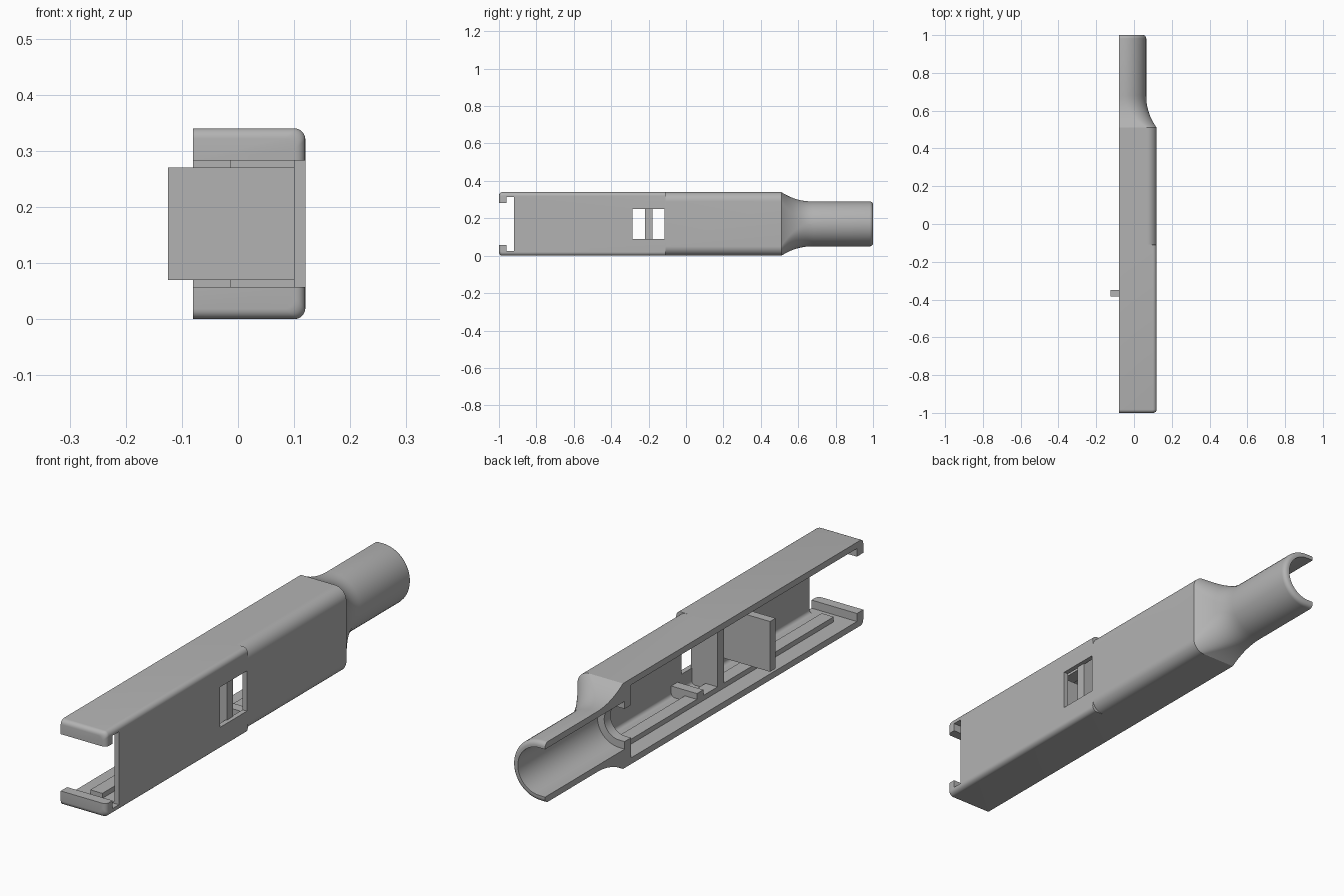
import bpy, bmesh
from math import sin, cos, pi

cube = bpy.data.objects.get("Cube")
if cube:
    bpy.data.objects.remove(cube)

grey = bpy.data.materials.new("plain grey")
grey.use_nodes = True
COLOUR = (0.45, 0.45, 0.45, 1)
grey.diffuse_color = COLOUR
grey.node_tree.nodes["Principled BSDF"].inputs["Base Color"].default_value = COLOUR

MID = 0.17      # height of the long axis
OPEN = -0.08    # the open side of the half shell


def add_object(name, bm):
    bmesh.ops.recalc_face_normals(bm, faces=bm.faces)
    mesh = bpy.data.meshes.new(name)
    bm.to_mesh(mesh)
    bm.free()
    mesh.materials.append(grey)
    ob = bpy.data.objects.new(name, mesh)
    bpy.context.collection.objects.link(ob)
    return ob


def box(name, x0, x1, y0, y1, z0, z1):
    bm = bmesh.new()
    bmesh.ops.create_cube(bm, size=1)
    for v in bm.verts:
        v.co = ((x0 + x1) / 2 + v.co.x * (x1 - x0),
                (y0 + y1) / 2 + v.co.y * (y1 - y0),
                (z0 + z1) / 2 + v.co.z * (z1 - z0))
    return add_object(name, bm)


def section(left, half, right, r, steps=12):
    """Half outline, flat on the left, with two rounded corners on the right."""
    pts = [(left, MID - half)]
    for side in (-1, 1):
        for i in range(steps + 1):
            a = pi / 2 * i / steps
            if side > 0:
                a = pi / 2 - a
            pts.append((right - r + r * sin(a), MID + side * (half - r + r * cos(a))))
    return pts + [(left, MID + half)]


def loft(name, rings, left):
    bm = bmesh.new()
    loops = []
    for y, half, right, r in rings:
        loops.append([bm.verts.new((x, y, z)) for x, z in section(left, half, right, r)])
    for a, b in zip(loops, loops[1:]):
        for i in range(len(a)):
            j = (i + 1) % len(a)
            bm.faces.new((a[i], a[j], b[j], b[i]))
    bm.faces.new(loops[0])
    bm.faces.new(loops[-1])
    return add_object(name, bm)


def cut(target, cutter):
    cutter.hide_render = True
    mod = target.modifiers.new(cutter.name, 'BOOLEAN')
    mod.operation = 'DIFFERENCE'
    mod.solver = 'EXACT'
    mod.object = cutter
    bpy.context.view_layer.objects.active = target
    bpy.ops.object.modifier_apply(modifier=mod.name)
    bpy.data.objects.remove(cutter)


# Outer body: rounded front edge, corner step, shoulder sweep, neck
rings = []
for i in range(6):
    a = pi / 2 * i / 5
    inset = 0.018 * (1 - sin(a))
    rings.append((-1 + 0.018 * (1 - cos(a)), MID - inset, 0.12 - inset, 0.02))
rings += [(-0.11, MID, 0.12, 0.02), (-0.109, MID, 0.12, 0.05)]
for i in range(13):
    t = i / 12
    f = (1 - t) ** 2.2
    rings.append((0.51 + 0.17 * t, 0.12 + 0.05 * f, 0.065 + 0.055 * f, 0.12 - 0.07 * f))
for i in range(6):
    a = pi / 2 * i / 5
    inset = 0.018 * (1 - cos(a))
    rings.append((0.982 + 0.018 * sin(a), 0.12 - inset, 0.065 - inset, 0.12 - inset))
shell = loft("housing_half", rings, OPEN)

# Hollows: main chamber, cable hole through the partition, neck bore
cut(shell, loft("chamber", [(-0.96, 0.145, 0.10, 0.015), (0.46, 0.145, 0.10, 0.015)], -0.2))
cut(shell, loft("cable_hole", [(0.4, 0.065, 0.01, 0.065), (0.6, 0.065, 0.01, 0.065)], -0.2))
cut(shell, loft("neck_bore", [(0.5, 0.095, 0.04, 0.095), (1.1, 0.095, 0.04, 0.095)], -0.2))

# Openings: front mouth, slot behind the lips, side window
cut(shell, box("mouth", -0.2, 0.2, -1.1, -0.92, 0.057, 0.283))
cut(shell, box("slot", 0.05, 0.2, -0.96, -0.92, 0.025, 0.315))
cut(shell, box("window", 0.05, 0.2, -0.285, -0.115, 0.09, 0.25))

bpy.ops.object.select_all(action='DESELECT')
shell.select_set(True)
bpy.context.view_layer.objects.active = shell
bpy.ops.object.shade_smooth_by_angle(angle=pi / 6)

# Inner fittings
box("divider_fin", -0.125, 0.105, -0.385, -0.35, 0.07, 0.27)
box("window_post", -0.013, 0.105, -0.22, -0.18, 0.02, 0.32)
for name, sign in (("lower", -1), ("upper", 1)):
    def fitting(part, x0, x1, y0, y1, inner):
        ends = sorted((MID + sign * inner, MID + sign * 0.15))
        box(name + part, x0, x1, y0, y1, *ends)
    fitting("_rail", -0.013, 0.04, -0.91, 0.47, 0.125)
    fitting("_stop_block", -0.013, 0.105, -0.09, -0.05, 0.102)
